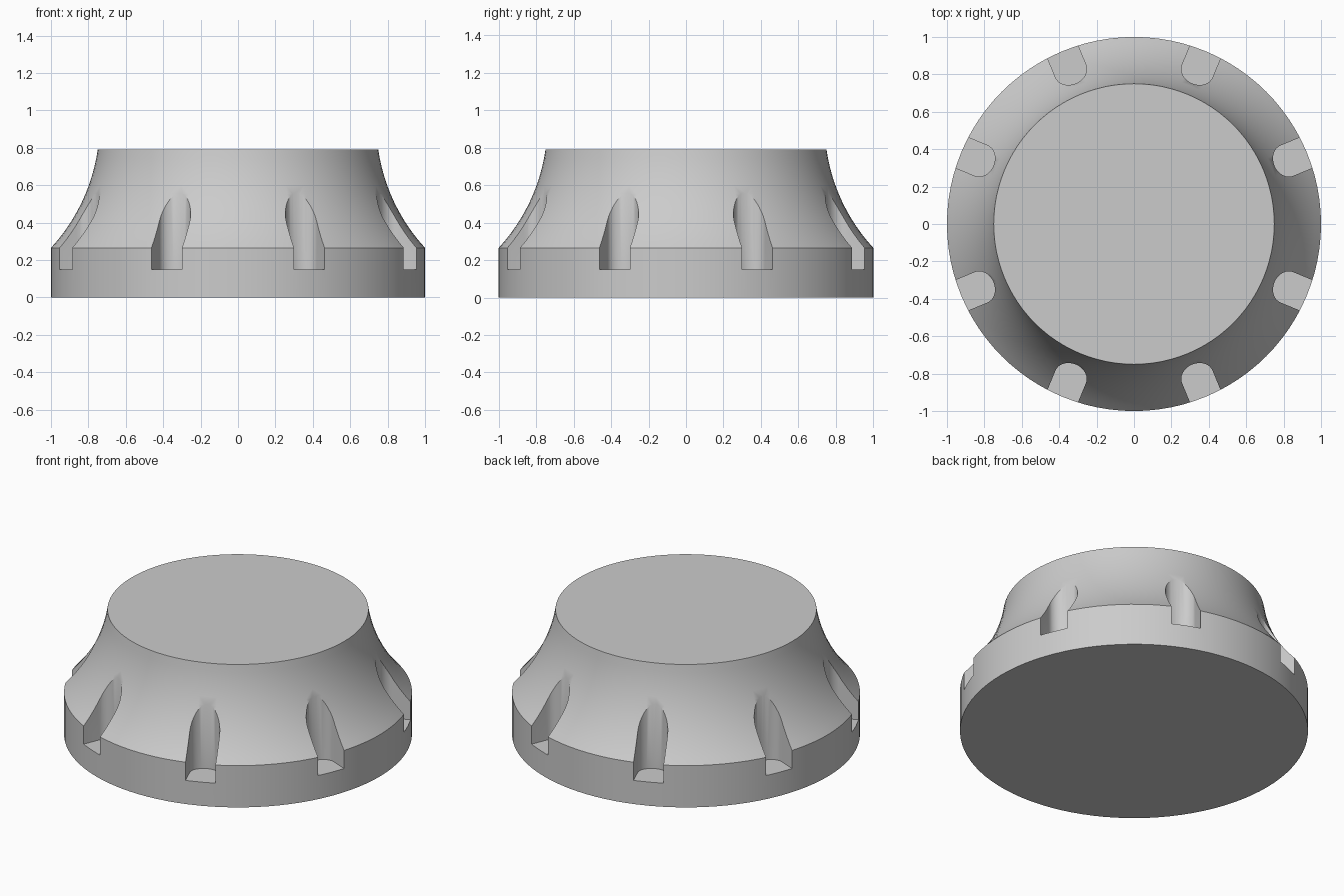
import bpy, bmesh, math
from mathutils import Matrix, Vector

if "Cube" in bpy.data.objects:
    bpy.data.objects.remove(bpy.data.objects["Cube"], do_unlink=True)

SEGMENTS = 96
ARC_STEPS = 12
RIM = Vector((1.0, 0.265))
TOP = Vector((0.75, 0.79))
SAGITTA = 0.044


def add_object(name, bm):
    bmesh.ops.recalc_face_normals(bm, faces=bm.faces[:])
    mesh = bpy.data.meshes.new(name)
    bm.to_mesh(mesh)
    bm.free()
    obj = bpy.data.objects.new(name, mesh)
    bpy.context.collection.objects.link(obj)
    return obj


def concave_arc(start, end, sagitta, steps):
    """Circular arc bulging towards the axis."""
    chord = end - start
    half = chord.length / 2
    radius = (half ** 2 + sagitta ** 2) / (2 * sagitta)
    outward = Vector((chord.y, -chord.x)).normalized()
    centre = (start + end) / 2 + outward * (radius - sagitta)
    sweep = math.asin(half / radius)
    along = chord.normalized()
    return [centre + radius * (along * math.sin(a) - outward * math.cos(a))
            for a in (sweep * (2 * i / steps - 1) for i in range(steps + 1))]


# Knob body: straight rim, concave flank, flat top
bm = bmesh.new()
profile = [Vector((1, 0))] + concave_arc(RIM, TOP, SAGITTA, ARC_STEPS)
rings = []
for p in profile:
    rings.append([bm.verts.new((p.x * math.cos(a), p.x * math.sin(a), p.y))
                  for a in (2 * math.pi * i / SEGMENTS for i in range(SEGMENTS))])
for low, high in zip(rings, rings[1:]):
    for i in range(SEGMENTS):
        j = (i + 1) % SEGMENTS
        bm.faces.new((low[i], low[j], high[j], high[i]))
bm.faces.new(rings[0][::-1])
bm.faces.new(rings[-1])
body = add_object("knob_body", bm)

# Grip notches: round-ended vertical slots, eight around the rim
bm = bmesh.new()
for k in range(8):
    turn = Matrix.Rotation(math.radians(22.5 + 45 * k), 4, 'Z')
    outline = [(1.2, -0.088), (1.2, 0.088)]
    for i in range(17):
        a = math.pi / 2 + math.pi * i / 16
        outline.append((0.885 + 0.072 * math.cos(a), 0.088 * math.sin(a)))
    verts = [bm.verts.new(turn @ Vector((x, y, 0.15))) for x, y in outline]
    face = bm.faces.new(verts)
    extruded = bmesh.ops.extrude_face_region(bm, geom=[face])["geom"]
    bmesh.ops.translate(bm, vec=(0, 0, 0.9),
                        verts=[v for v in extruded if isinstance(v, bmesh.types.BMVert)])
cutter = add_object("notch_cutter", bm)
cutter.hide_render = True

cut = body.modifiers.new("grip_notches", 'BOOLEAN')
cut.operation = 'DIFFERENCE'
cut.solver = 'EXACT'
cut.object = cutter
bpy.context.view_layer.objects.active = body
body.select_set(True)
bpy.ops.object.modifier_apply(modifier=cut.name)
bpy.data.objects.remove(cutter, do_unlink=True)

# Plain grey finish
grey = bpy.data.materials.new("plain_grey")
grey.use_nodes = True
colour = (0.6, 0.6, 0.6, 1)
grey.diffuse_color = colour
grey.node_tree.nodes["Principled BSDF"].inputs["Base Color"].default_value = colour
body.data.materials.clear()
body.data.materials.append(grey)

bpy.ops.object.shade_smooth_by_angle(angle=math.radians(30))
